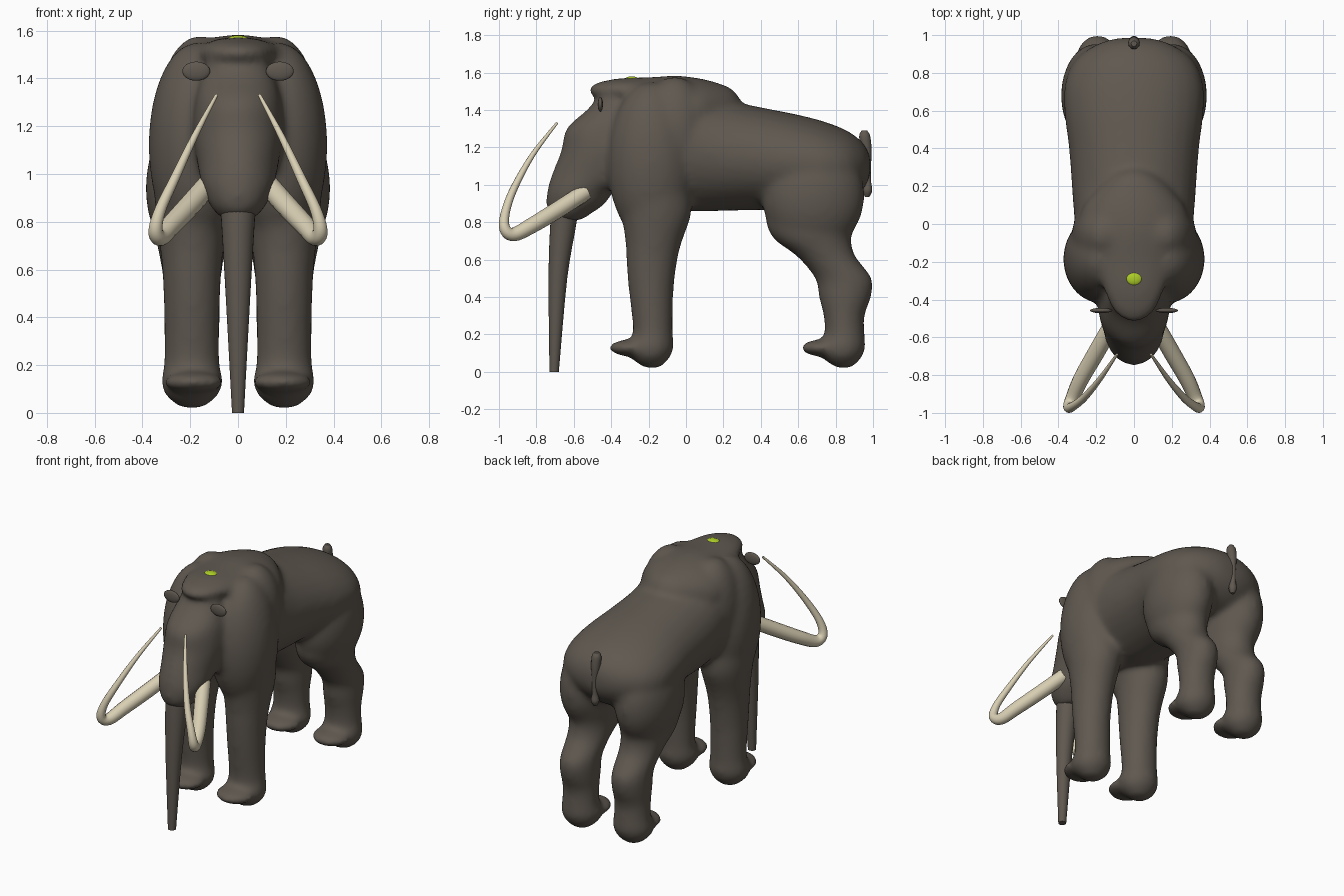
import bpy
import bmesh
import math
from mathutils import Matrix, Vector

cube = bpy.data.objects.get("Cube")
if cube:
    bpy.data.objects.remove(cube)


def material(name, rgb):
    m = bpy.data.materials.new(name)
    m.use_nodes = True
    colour = (*rgb, 1)
    m.diffuse_color = colour
    m.node_tree.nodes["Principled BSDF"].inputs["Base Color"].default_value = colour
    return m


hide = material("dark brown hide", (0.115, 0.098, 0.08))
ivory = material("ivory", (0.69, 0.62, 0.45))
green = material("lime green", (0.42, 0.62, 0.02))


def refine(rows, steps=4):
    """Catmull-Rom interpolation between section rows."""
    out = []
    for i in range(len(rows) - 1):
        p = [rows[max(0, min(len(rows) - 1, i + k))] for k in (-1, 0, 1, 2)]
        for s in range(steps):
            t = s / steps
            out.append([b + 0.5 * t * (c - a + t * (2 * a - 5 * b + 4 * c - d + t * (3 * (b - c) + d - a)))
                        for a, b, c, d in zip(*p)])
    return out + [list(rows[-1])]


def loft(bm, rows, axis, sides=28, centre=0):
    """Oval sections: (position, low, high, half width), stacked along y or z."""
    rings = []
    for pos, low, high, half in refine(rows):
        ring = []
        for k in range(sides):
            a = math.tau * k / sides
            u = centre + half * math.cos(a)
            v = (low + high) / 2 + (high - low) / 2 * math.sin(a)
            ring.append(bm.verts.new((u, pos, v) if axis == "y" else (u, v, pos)))
        rings.append(ring)
    for a, b in zip(rings, rings[1:]):
        for k in range(sides):
            n = (k + 1) % sides
            bm.faces.new((a[k], a[n], b[n], b[k]))
    bm.faces.new(rings[0])
    bm.faces.new(rings[-1])


def ellipsoid(bm, centre, radii):
    mat = Matrix.Translation(Vector(centre)) @ Matrix.Diagonal((*radii, 1))
    bmesh.ops.create_uvsphere(bm, u_segments=28, v_segments=18, radius=1, matrix=mat)


def smooth(obj, angle=60):
    bpy.ops.object.select_all(action="DESELECT")
    obj.select_set(True)
    bpy.context.view_layer.objects.active = obj
    bpy.ops.object.shade_smooth_by_angle(angle=math.radians(angle))


def finish(bm, name, mat):
    bmesh.ops.recalc_face_normals(bm, faces=bm.faces[:])
    mesh = bpy.data.meshes.new(name)
    bm.to_mesh(mesh)
    bm.free()
    obj = bpy.data.objects.new(name, mesh)
    bpy.context.collection.objects.link(obj)
    mesh.materials.append(mat)
    smooth(obj)
    return obj


def tube(name, points, mat):
    """Tapered tube through (x, y, z, radius) points."""
    curve = bpy.data.curves.new(name, "CURVE")
    curve.dimensions = "3D"
    curve.bevel_depth = 1
    curve.bevel_resolution = 5
    curve.use_fill_caps = True
    rows = refine(points, 6)
    spline = curve.splines.new("POLY")
    spline.points.add(len(rows) - 1)
    for point, (x, y, z, r) in zip(spline.points, rows):
        point.co = (x, y, z, 1)
        point.radius = r
    curve.materials.append(mat)
    obj = bpy.data.objects.new(name, curve)
    bpy.context.collection.objects.link(obj)
    bpy.ops.object.select_all(action="DESELECT")
    obj.select_set(True)
    bpy.context.view_layer.objects.active = obj
    bpy.ops.object.convert(target="MESH")
    smooth(bpy.context.object)


# Body: torso, head, crown and legs fused into one skin
bm = bmesh.new()
torso = [(-.44, 1.08, 1.38, .13), (-.38, .98, 1.47, .22), (-.25, .9, 1.52, .3),
         (0, .86, 1.54, .315), (.2, .86, 1.46, .33), (.4, .865, 1.415, .345),
         (.6, .86, 1.375, .37), (.75, .87, 1.335, .365), (.87, .91, 1.285, .31),
         (.95, .98, 1.22, .2), (.985, 1.05, 1.15, .09)]
loft(bm, torso, "y")

head = [(1.46, -.48, -.3, .13), (1.4, -.53, -.25, .155), (1.3, -.64, -.2, .18),
        (1.18, -.668, -.2, .19), (1.05, -.72, -.25, .172), (.97, -.742, -.38, .158),
        (.9, -.748, -.43, .135), (.85, -.735, -.5, .105), (.81, -.69, -.56, .065)]
loft(bm, head, "z")

# Crown: narrow lip at the front, spreading back into the shoulders
crown = [(-.515, 1.485, 1.525, .04), (-.46, 1.46, 1.55, .11), (-.35, 1.44, 1.57, .16),
         (-.2, 1.36, 1.575, .215), (-.05, 1.2, 1.583, .29), (.07, 1.2, 1.57, .28),
         (.17, 1.25, 1.545, .21), (.25, 1.3, 1.51, .13), (.295, 1.35, 1.45, .05)]
loft(bm, crown, "y")

front_leg = [(1, -.39, .02, .165), (.85, -.35, .03, .153), (.7, -.325, -.02, .135),
             (.6, -.32, -.045, .125), (.45, -.308, -.065, .118)]
hind_leg = [(1, .5, .9, .16), (.85, .425, .925, .165), (.72, .46, .885, .15),
            (.62, .59, .905, .13), (.5, .69, .995, .118), (.4, .71, .99, .118)]
foot = [(.3, -.29, -.07, .115), (.2, -.285, -.07, .117), (.13, -.32, -.065, .13),
        (.07, -.29, -.09, .108), (.02, -.22, -.14, .045)]
for side in (-1, 1):
    for leg, shift in ((front_leg, 0), (hind_leg, 1.025)):
        rows = leg + [(z, a + shift, b + shift, w) for z, a, b, w in foot]
        loft(bm, rows, "z", centre=side * .193)
        ellipsoid(bm, (side * .185, shift - .29, .128), (.125, .122, .046))
    # Shoulder and hip masses
    ellipsoid(bm, (side * .175, -.185, 1.12), (.2, .235, .43))
    ellipsoid(bm, (side * .16, -.06, 1.27), (.17, .19, .31))
    ellipsoid(bm, (side * .205, .68, .94), (.182, .275, .3))
body = finish(bm, "body", hide)
remesh = body.modifiers.new("fuse", "REMESH")
remesh.mode = "VOXEL"
remesh.voxel_size = .017
remesh.use_smooth_shade = True
soften = body.modifiers.new("soften", "SMOOTH")
soften.factor = .5
soften.iterations = 16

# Trunk
bm = bmesh.new()
loft(bm, [(.95, -.71, -.57, .08), (.8, -.725, -.585, .07),
          (.5, -.735, -.635, .052), (0, -.73, -.68, .025)], "z")
finish(bm, "trunk", hide)

# Ears and tusks
tusk = [(.12, -.54, .96, .045), (.2, -.68, .87, .045), (.28, -.82, .785, .042),
        (.325, -.92, .735, .037), (.345, -.968, .765, .03), (.325, -.966, .85, .024),
        (.265, -.92, .98, .02), (.18, -.82, 1.16, .014), (.09, -.69, 1.33, .007)]
for side, word in ((-1, "right"), (1, "left")):
    bm = bmesh.new()
    ellipsoid(bm, (side * .175, -.458, 1.43), (.058, .014, .04))
    finish(bm, word + "_ear", hide)
    tube(word + "_tusk", [(side * x, y, z, r) for x, y, z, r in tusk], ivory)

# Tail
tube("tail", [(0, .955, 1.29, .015), (0, .955, 1.26, .03), (0, .965, 1.19, .028),
              (0, .972, 1.1, .018), (0, .972, 1.02, .018), (0, .97, .97, .026),
              (0, .968, .935, .012)], hide)

# Coloured spot on the crown
bm = bmesh.new()
ellipsoid(bm, (0, -.29, 1.564), (.042, .036, .016))
finish(bm, "crown_spot", green)
